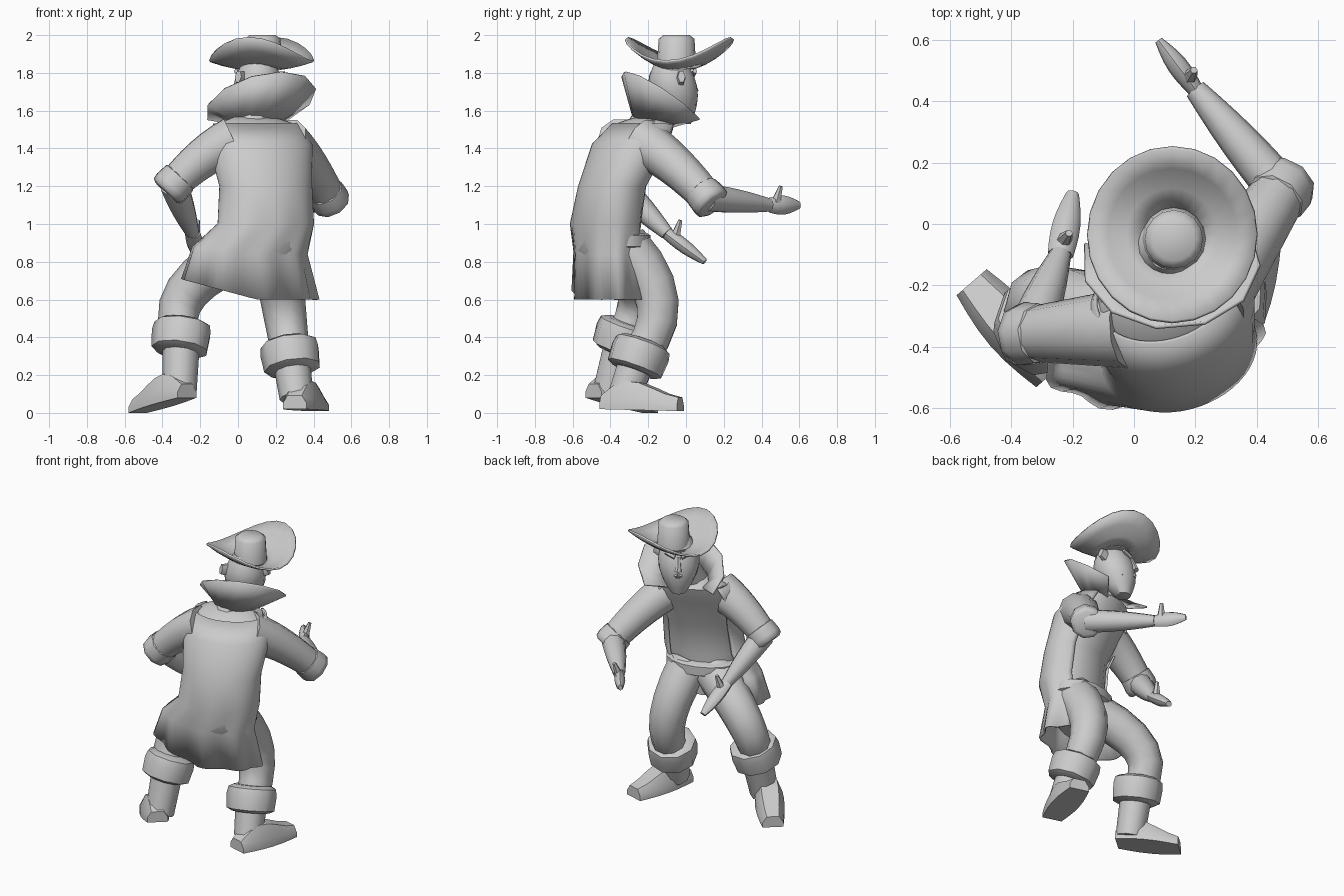
import bpy, bmesh, math
from mathutils import Vector, Matrix

if "Cube" in bpy.data.objects:
    bpy.data.objects.remove(bpy.data.objects["Cube"], do_unlink=True)

clay = bpy.data.materials.new("plain grey")
clay.use_nodes = True
grey = (.6, .6, .6, 1)
clay.diffuse_color = grey
clay.node_tree.nodes["Principled BSDF"].inputs["Base Color"].default_value = grey
UP = Vector((0, 0, 1))
FORWARD = Vector((0, 1, 0))


def loft(name, rings, closed=True, caps=True, thick=0):
    """Skin a list of equal-length point rings into one object."""
    bm = bmesh.new()
    rows = [[bm.verts.new(point) for point in ring] for ring in rings]
    count = len(rows[0])
    for low, high in zip(rows, rows[1:]):
        for i in range(count if closed else count - 1):
            j = (i + 1) % count
            bm.faces.new((low[i], low[j], high[j], high[i]))
    if closed and caps:
        bm.faces.new(rows[0])
        bm.faces.new(rows[-1])
    bmesh.ops.recalc_face_normals(bm, faces=bm.faces)
    mesh = bpy.data.meshes.new(name)
    bm.to_mesh(mesh)
    bm.free()
    mesh.materials.append(clay)
    obj = bpy.data.objects.new(name, mesh)
    bpy.context.collection.objects.link(obj)
    if thick:
        shell = obj.modifiers.new("thickness", "SOLIDIFY")
        shell.thickness = thick
        shell.offset = 0
    bpy.ops.object.select_all(action="DESELECT")
    obj.select_set(True)
    bpy.context.view_layer.objects.active = obj
    bpy.ops.object.shade_smooth_by_angle(angle=math.radians(50))


def arc(start, span, steps):
    return [math.radians(start + span * i / steps) for i in range(steps + 1)]


def oval(center, width, depth, yaw, angles):
    """Horizontal elliptical ring, turned about the vertical."""
    turn = Matrix.Rotation(math.radians(yaw), 3, "Z")
    return [Vector(center) + turn @ Vector((width * math.cos(t), depth * math.sin(t), 0))
            for t in angles]


def cross_section(point, along, radius, flat, sides, ref):
    side = along.cross(ref).normalized()
    rise = side.cross(along.normalized()) * flat
    return [point + radius * (side * math.cos(t) + rise * math.sin(t))
            for t in arc(0, 360, sides)[:-1]]


def reference(along):
    return FORWARD if abs(along.normalized().z) > .8 else UP


def limb(name, start, end, thick, thin, bow=Vector(), flat=1, sides=10, bulge=0):
    """Tapered limb from start to end, bowed sideways at its middle."""
    span = end - start
    rings = []
    for i in range(7):
        t = i / 6
        point = start + span * t + bow * 4 * t * (1 - t)
        along = span + bow * 4 * (1 - 2 * t)
        radius = thick + (thin - thick) * t + bulge * math.sin(math.pi * t)
        rings.append(cross_section(point, along, radius, flat, sides, reference(span)))
    loft(name, rings)


def cuff(name, center, along, half, radius):
    """Chunky turned-over band around a limb."""
    along = along.normalized()
    loft(name, [cross_section(center + along * half * t, along, radius * k, 1, 9, reference(along))
                for t, k in ((-1, .75), (-.8, .95), (.3, 1), (.8, .95), (1, .75))])


def foot(name, heel, toe):
    """Boot foot with a flat sole, a raised instep and a low toe."""
    side = (toe - heel).cross(UP).normalized()
    rings = []
    for i in range(7):
        t = i / 6
        width = .065 + .025 * math.sin(math.pi * t)
        height = .08 + .09 * math.sin(math.pi * (1 - t) ** 1.5)
        rings.append([heel.lerp(toe, t) + side * width * u + UP * height * v
                      for u, v in ((-1, 0), (-1, .4), (-.6, .9), (.6, .9), (1, .4), (1, 0))])
    loft(name, rings)


# Torso: hunched back, following a curved spine
FULL = arc(0, 360, 16)[:-1]
LEAN = 17
SHAPE = ((1.57, .1), (1.53, .21), (1.42, .26), (1.2, .23), (1, .24), (.86, .23), (.72, .17))


def body_ring(z, width, angles):
    spine = (.15 - .3 * (z - 1.1) ** 2, .6 * (z - .95) ** 2 - .42, z)
    return oval(spine, width, width * .72, LEAN, angles)


loft("torso", [body_ring(z, width, FULL) for z, width in SHAPE])
loft("belt", [oval((.12, -.37, .91 + rise), width, width * .72, LEAN, FULL)
              for rise, width in ((.04, .22), (.03, .245), (-.03, .245), (-.04, .22))])

# Long coat, open at the front, its skirt flared and folded
sweep = arc(145, 255, 36)
coat = [body_ring(z, width + .015, sweep) for z, width in SHAPE[1:5]]
for z, width, fold in ((.84, .3, .006), (.6, .355, .015)):
    ring = []
    for t in sweep:
        ripple = fold * math.cos(9 * t)
        point = oval((.06, -.405, z), width + ripple, .18 + ripple, 9, [t])[0]
        point.z += max(0, .1 - point.x) * fold * 18
        ring.append(point)
    coat.append(ring)
loft("coat", coat, closed=False, thick=.012)

# Flared collar, high behind the head and low at the front tips
opening = arc(165, 255, 8)
inner = oval((.09, -.17, 1.54), .12, .11, 0, opening)
outer = oval((.12, -.12, 1.65), .29, .22, 0, opening)
for low, high, t in zip(inner, outer, opening):
    low.z -= .03 * math.sin(t)
    high.z -= .155 * math.sin(t - .4)
loft("collar", [inner, outer], closed=False, thick=.012)

# Neck and head, with the chin pushed forward
GAZE = 33


def on_head(side, forward, z):
    turn = Matrix.Rotation(math.radians(GAZE), 3, "Z")
    return Vector((.11, -.08, z)) + turn @ Vector((side, forward, 0))


limb("neck", Vector((.08, -.22, 1.5)), Vector((.11, -.1, 1.7)), .1, .09)
skull = []
for i in range(8):
    t = i / 7
    radius = .13 * math.sin(math.pi * (.12 + .7 * t))
    center = on_head(0, .07 * (1 - t) ** 2, 1.53 + .35 * t)
    skull.append(oval(center, radius, radius, GAZE, FULL))
loft("head", skull)

# Face details
limb("nose", on_head(0, .12, 1.79), on_head(0, .15, 1.7), .014, .024, sides=6)
for label, s in (("left", 1), ("right", -1)):
    limb(label + "_moustache", on_head(0, .14, 1.67), on_head(s * .09, .09, 1.63),
         .02, .006, UP * .01, sides=6)
    limb(label + "_brow", on_head(s * .02, .125, 1.79), on_head(s * .08, .1, 1.81),
         .016, .012, sides=6)
    limb(label + "_ear", on_head(s * .11, -.01, 1.77), on_head(s * .15, -.03, 1.78),
         .025, .02, flat=1.7, sides=6)

# Hat: brim turned up strongly at front and back, with a flat-topped crown
fold_axis = Vector((.26, .97, 0))
middle = Vector((.125, -.035, 1.815))
brim = []
for i in range(4):
    radius = .09 + .065 * i
    ring = oval(middle, radius * .97, radius, 0, arc(0, 360, 24)[:-1])
    for point in ring:
        offset = point - middle
        across = offset.dot(fold_axis) ** 2
        point.z += 2.1 * across + .6 * (offset.length_squared - across)
    brim.append(ring)
loft("hat_brim", brim, caps=False, thick=.012)
loft("hat_crown", [oval((.13, -.05, z), radius, radius, 0, FULL)
                   for z, radius in ((1.82, .105), (1.98, .095), (2, .07))])

# Arms: the left one reaches forward, the right one hangs by the thigh
ARMS = {
    "left": ((.25, -.24, 1.44), (.48, .11, 1.14), (.2, .44, 1.1), (.08, .6, 1.1), .026, 1.5),
    "right": ((-.03, -.34, 1.44), (-.34, -.36, 1.21), (-.24, -.1, .95), (-.2, .1, .8), .042, .8),
}
for label, (*joints, palm, flat) in ARMS.items():
    shoulder, elbow, wrist, tip = map(Vector, joints)
    limb(label + "_sleeve", shoulder, elbow, .13, .09, UP * .025)
    cuff(label + "_sleeve_cuff", elbow, elbow - shoulder - UP * .1, .06, .105)
    limb(label + "_forearm", elbow, wrist, .075, .036, bulge=.008)
    limb(label + "_hand", wrist, tip, palm, palm * .5, flat=flat, sides=8, bulge=.014)
    knuckle = wrist.lerp(tip, .2)
    limb(label + "_thumb", knuckle, knuckle + Vector((.02, .03, .1)), .03, .012, sides=6)

# Legs: bent knees, boots with wide turned-over tops
LEGS = {
    "left": ((.2, -.32, .88), (.24, -.15, .58), (.28, -.25, .3), (.31, -.33, .08),
             (.3, -.44, .02), (.42, -.03, .01)),
    "right": ((.02, -.36, .85), (-.27, -.25, .64), (-.3, -.33, .4), (-.31, -.41, .1),
              (-.27, -.49, .08), (-.53, -.19, 0)),
}
for label, joints in LEGS.items():
    hip, knee, shin, ankle, heel, toe = map(Vector, joints)
    limb(label + "_leg", hip, shin, .135, .1, knee - (hip + shin) / 2)
    cuff(label + "_boot_cuff", shin, knee - shin, .085, .16)
    limb(label + "_boot_shaft", shin, ankle, .1, .09)
    foot(label + "_boot_foot", heel, toe)
